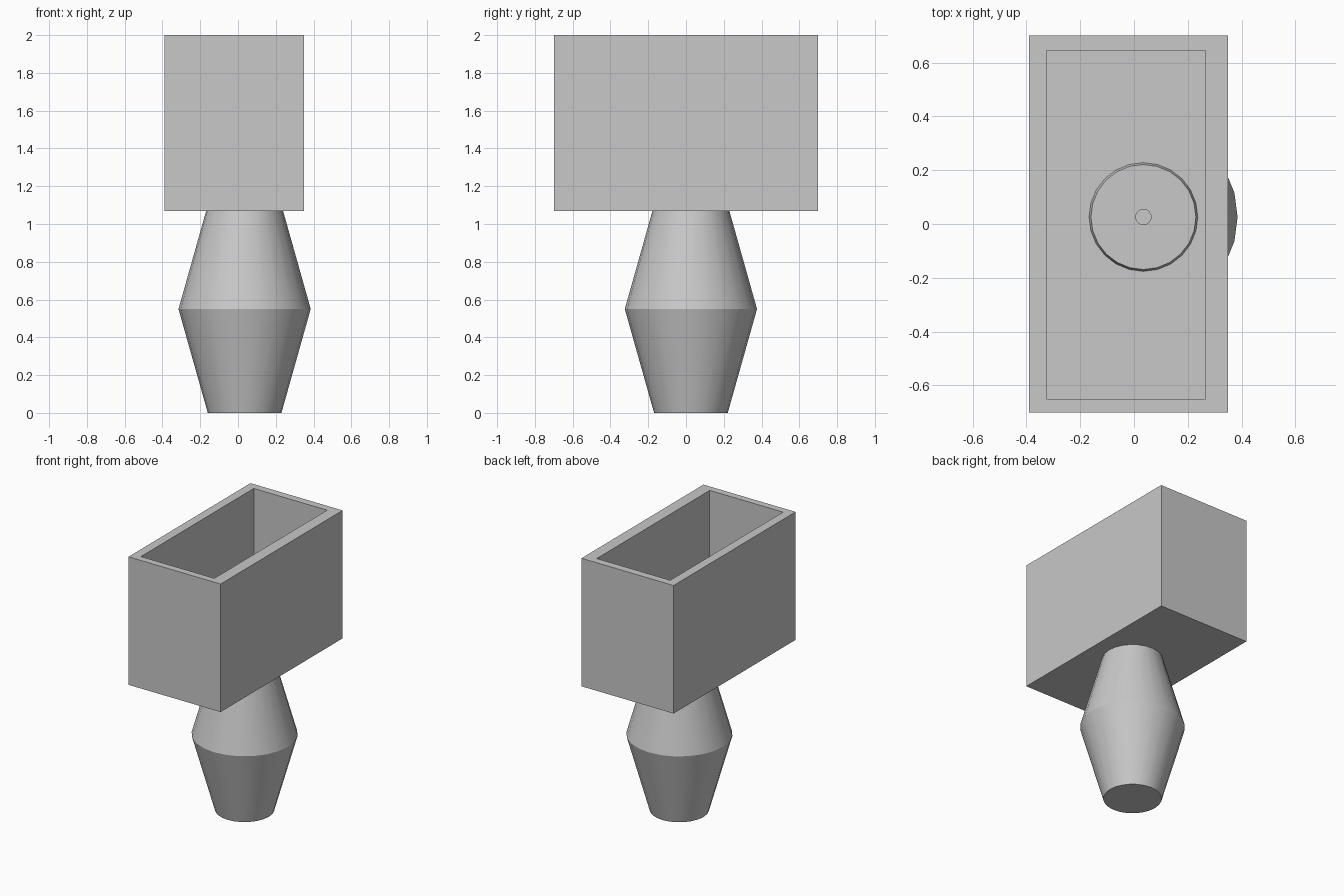
import bpy
import bmesh
from math import radians
from mathutils import Vector

if "Cube" in bpy.data.objects:
    bpy.data.objects.remove(bpy.data.objects["Cube"], do_unlink=True)

grey = bpy.data.materials.new("mid_grey")
grey.use_nodes = True
grey.diffuse_color = (0.58, 0.58, 0.58, 1)
grey.node_tree.nodes["Principled BSDF"].inputs["Base Color"].default_value = grey.diffuse_color


def make_object(name, bm, smooth=False):
    bmesh.ops.recalc_face_normals(bm, faces=bm.faces)
    mesh = bpy.data.meshes.new(name)
    bm.to_mesh(mesh)
    bm.free()
    mesh.materials.append(grey)
    obj = bpy.data.objects.new(name, mesh)
    bpy.context.collection.objects.link(obj)
    if smooth:
        bpy.ops.object.select_all(action="DESELECT")
        obj.select_set(True)
        bpy.context.view_layer.objects.active = obj
        bpy.ops.object.shade_smooth_by_angle(angle=radians(25))
    return obj


def lathe(name, profile, centre, sides=24):
    """Stack of rings (radius, height) with capped ends."""
    bm = bmesh.new()
    rings = []
    for radius, z in profile:
        ring = bmesh.ops.create_circle(bm, segments=sides, radius=radius)["verts"]
        bmesh.ops.translate(bm, verts=ring, vec=(*centre, z))
        rings.append(ring)
    for low, high in zip(rings, rings[1:]):
        for i in range(sides):
            j = (i + 1) % sides
            bm.faces.new((low[i], low[j], high[j], high[i]))
    bm.faces.new(rings[0])
    bm.faces.new(rings[-1])
    return make_object(name, bm, smooth=True)


def rectangle(bm, x0, x1, y0, y1, z):
    corners = ((x0, y0), (x1, y0), (x1, y1), (x0, y1))
    return [bm.verts.new(Vector((x, y, z))) for x, y in corners]


# Open trough: outer wall, rim, inner wall and a thin floor
outer = (-0.39, 0.35, -0.70, 0.70)
inner = (-0.325, 0.265, -0.65, 0.645)
bm = bmesh.new()
loops = [rectangle(bm, *outer, 1.07), rectangle(bm, *outer, 2.0),
         rectangle(bm, *inner, 2.0), rectangle(bm, *inner, 1.075)]
for a, b in zip(loops, loops[1:]):
    for i in range(4):
        j = (i + 1) % 4
        bm.faces.new((a[i], a[j], b[j], b[i]))
bm.faces.new(loops[0])
bm.faces.new(loops[-1])
make_object("trough", bm)

# Double-tapered pedestal, its top just showing through the trough floor
axis = (0.035, 0.026)
lathe("pedestal", [(0.195, 0), (0.35, 0.55), (0.195, 1.10)], axis)

# Small peg on top of the pedestal
lathe("peg", [(0.03, 1.09), (0.03, 1.13)], axis)
